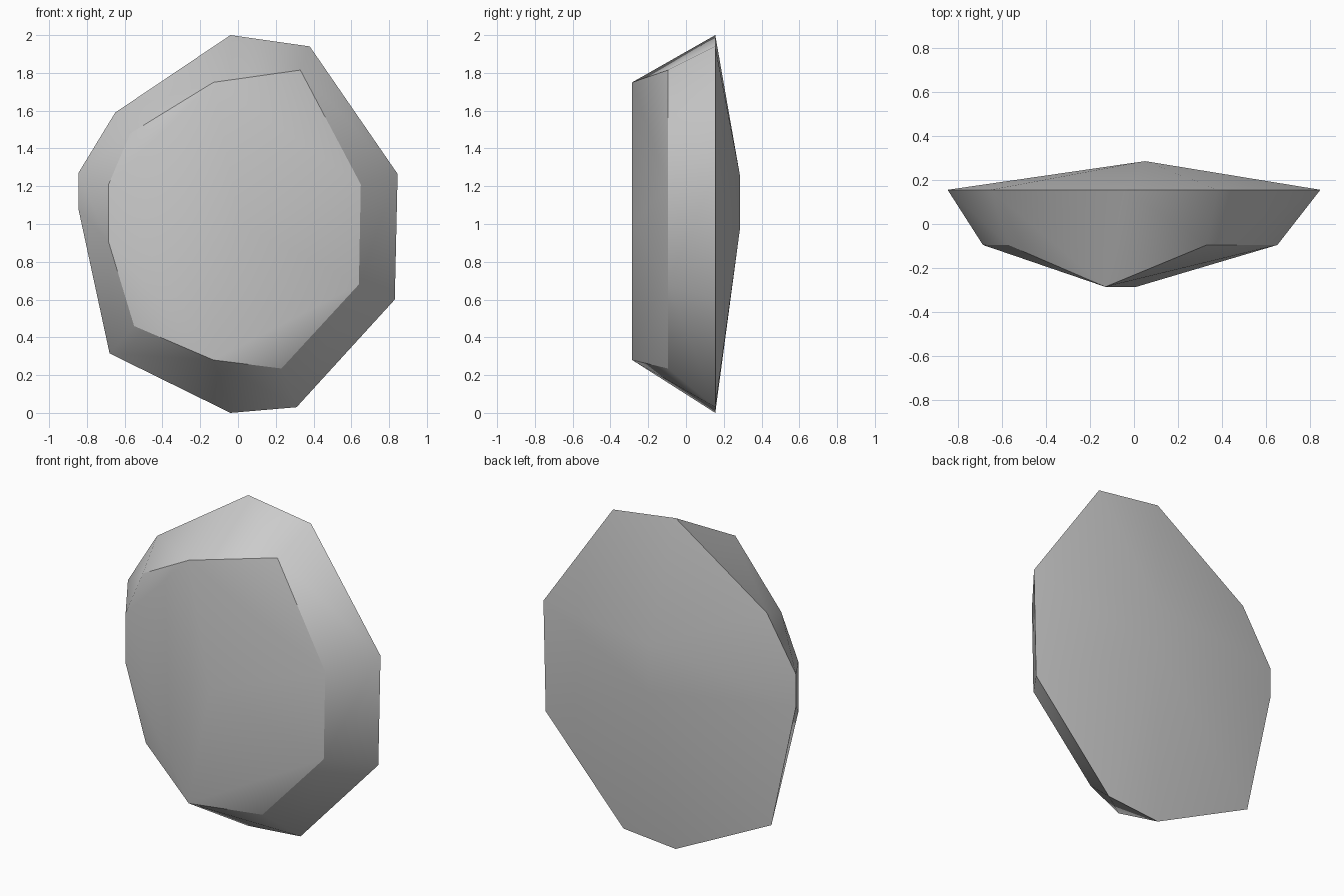
import bpy
import bmesh

cube = bpy.data.objects.get("Cube")
if cube:
    bpy.data.objects.remove(cube)

# Stone grey material
grey = bpy.data.materials.new("stone_grey")
grey.use_nodes = True
colour = (0.6, 0.6, 0.6, 1)
grey.diffuse_color = colour
grey.node_tree.nodes["Principled BSDF"].inputs["Base Color"].default_value = colour

# Matching outlines (x, z): wide rim behind, smaller front ring
RIM_Y, RING_Y, FRONT_Y, BACK_Y = 0.155, -0.095, -0.285, 0.285
rim = [(-.04, 2), (.38, 1.94), (.845, 1.265), (.83, .6), (.31, .03),
       (-.04, 0), (-.68, .315), (-.845, 1.08), (-.845, 1.27), (-.65, 1.59)]
ring = [(-.13, 1.75), (.33, 1.815), (.65, 1.21), (.64, .68), (.23, .235),
        (-.13, .28), (-.55, .46), (-.685, .905), (-.685, 1.21), (-.57, 1.48)]
proud = (0, 5)  # ring corners that reach the front ridge

bm = bmesh.new()
rim_verts = [bm.verts.new((x, RIM_Y, z)) for x, z in rim]
ring_verts = [bm.verts.new((x, FRONT_Y if i in proud else RING_Y, z))
              for i, (x, z) in enumerate(ring)]

# Shallow peaks of the front and the back
bm.verts.new((0.01, FRONT_Y, 1.0))
for z in (0.97, 1.26):
    bm.verts.new((0.05, BACK_Y, z))

# Wrap the points in a faceted shell
bmesh.ops.convex_hull(bm, input=bm.verts[:])
bmesh.ops.recalc_face_normals(bm, faces=bm.faces[:])

# Smooth each region, with sharp creases along both outlines
for face in bm.faces:
    face.smooth = True
for loop in (rim_verts, ring_verts):
    for a, b in zip(loop, loop[1:] + loop[:1]):
        edge = bm.edges.get((a, b))
        if edge:
            edge.smooth = False

mesh = bpy.data.meshes.new("stone")
bm.to_mesh(mesh)
bm.free()
mesh.materials.append(grey)
stone = bpy.data.objects.new("stone", mesh)
bpy.context.collection.objects.link(stone)
